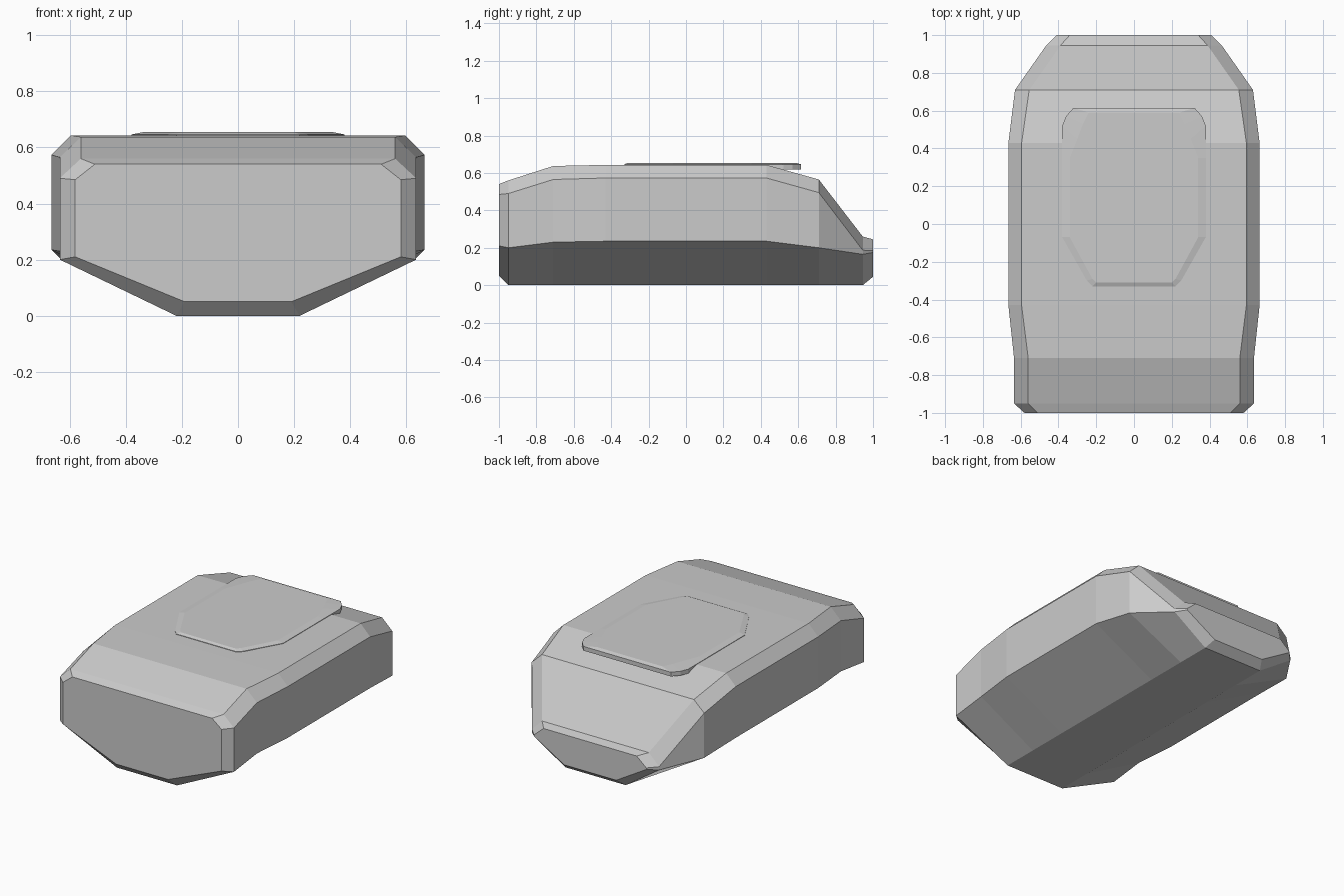
import bpy, bmesh

if "Cube" in bpy.data.objects:
    bpy.data.objects.remove(bpy.data.objects["Cube"])


def loft(name, rings):
    """Skin a list of closed rings (equal point counts) and cap both ends."""
    bm = bmesh.new()
    loops = [[bm.verts.new(p) for p in ring] for ring in rings]
    n = len(loops[0])
    for a, b in zip(loops, loops[1:]):
        for i in range(n):
            j = (i + 1) % n
            bm.faces.new((a[i], a[j], b[j], b[i]))
    bm.faces.new(loops[0])
    bm.faces.new(loops[-1])
    bmesh.ops.recalc_face_normals(bm, faces=bm.faces)
    mesh = bpy.data.meshes.new(name)
    bm.to_mesh(mesh)
    bm.free()
    obj = bpy.data.objects.new(name, mesh)
    bpy.context.collection.objects.link(obj)
    return obj


def mirrored(half):
    """Close a right-hand half outline with its left-hand mirror."""
    return half + [(-x, y, z) for x, y, z in reversed(half)]


# Hull stations: y, floor half width, floor z, side half width,
# side lower z, side upper z, roof half width, roof z
stations = [
    (-1.00, 0.19, 0.05, 0.58, 0.21, 0.485, 0.51, 0.54),
    (-0.95, 0.22, 0.00, 0.635, 0.20, 0.49, 0.56, 0.56),
    (-0.71, 0.22, 0.00, 0.635, 0.23, 0.565, 0.56, 0.637),
    (-0.43, 0.22, 0.00, 0.665, 0.235, 0.573, 0.595, 0.643),
    (0.43, 0.22, 0.00, 0.665, 0.235, 0.573, 0.595, 0.643),
    (0.71, 0.22, 0.00, 0.63, 0.20, 0.495, 0.555, 0.565),
    (0.945, 0.22, 0.00, 0.465, 0.165, 0.187, 0.39, 0.26),
    (1.00, 0.19, 0.045, 0.41, 0.175, 0.185, 0.34, 0.245),
]
loft("hull", [mirrored([(bw, y, z0), (w, y, zl), (w, y, zu), (tw, y, zt)])
              for y, bw, z0, w, zl, zu, tw, zt in stations])

# Raised roof panel with chamfered rim, overhanging the sloped rear
outer = [(0.22, -0.33), (0.25, -0.30), (0.38, -0.07), (0.38, 0.35),
         (0.38, 0.52), (0.36, 0.57), (0.32, 0.615)]
inner = [(0.20, -0.31), (0.22, -0.29), (0.34, -0.07), (0.34, 0.35),
         (0.30, 0.45), (0.27, 0.53), (0.24, 0.59)]
loft("roof_panel", [mirrored([(x, y, z) for x, y in outline])
                    for outline, z in ((outer, 0.618), (outer, 0.646), (inner, 0.654))])
